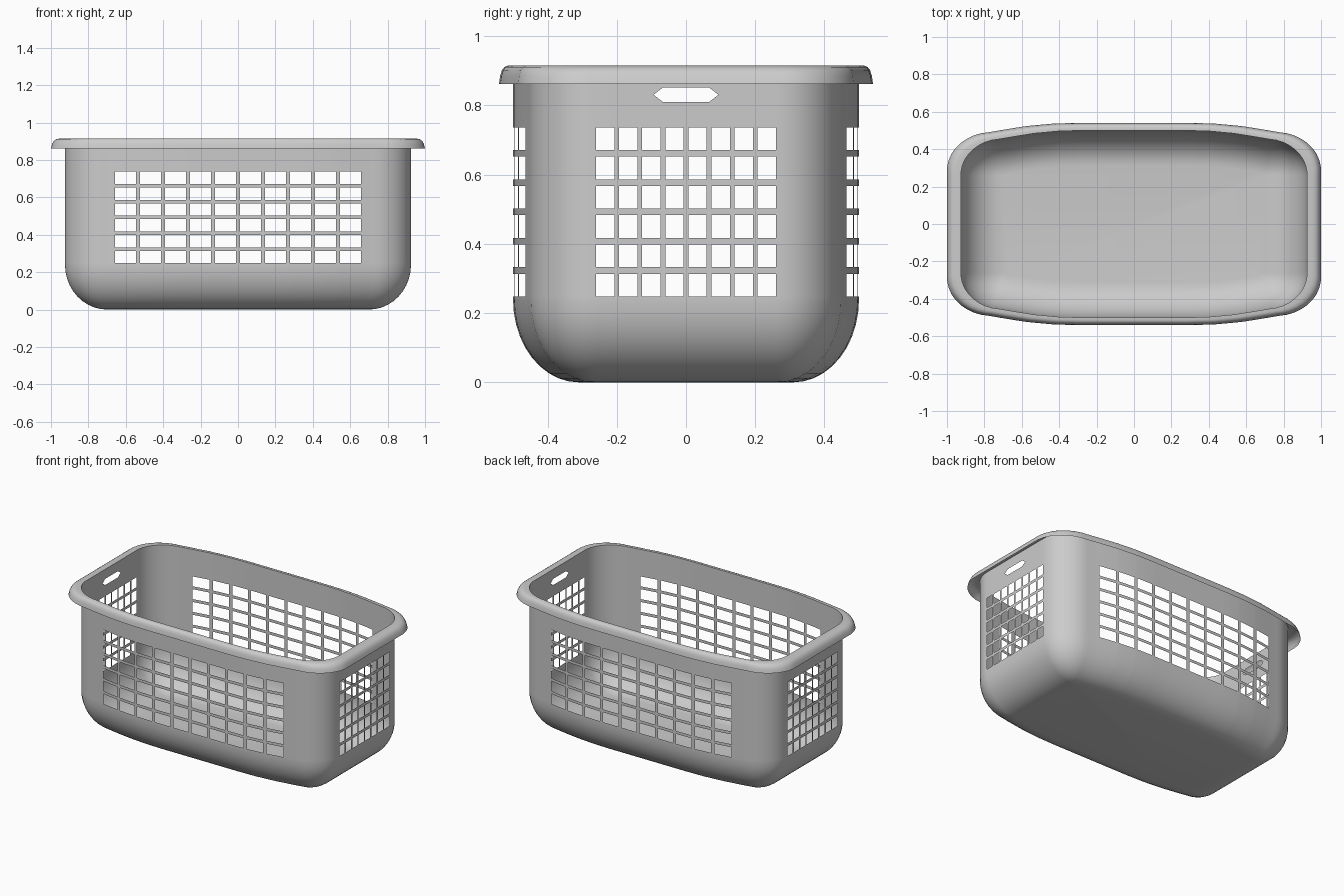
import bpy, bmesh
from math import sin, cos, radians
from mathutils import Vector

cube = bpy.data.objects.get("Cube")
if cube:
    bpy.data.objects.remove(cube)

plastic = bpy.data.materials.new("grey plastic")
plastic.use_nodes = True
GREY = (0.6, 0.6, 0.6, 1)
plastic.diffuse_color = GREY
plastic.node_tree.nodes["Principled BSDF"].inputs["Base Color"].default_value = GREY


def cells(start, pitch, width, count):
    return [(start + pitch * i, start + pitch * i + width) for i in range(count)]


def edges(ranges):
    return [v for r in ranges for v in r]


def inside(v, ranges):
    return any(a < v < b for a, b in ranges)


# Ventilation grid, as ranges along half of each wall and up the wall
front_cols = cells(0.0109, 0.1336, 0.1118, 5)
side_cols = cells(0.0069, 0.0667, 0.0529, 4)
rows = cells(0.248, 0.0847, 0.0655, 6)

# Plan outline: flat floor edge plus an outward rounding vector
CORE_X, CORE_Y = 0.70, 0.265
RX, RY, RZ = 0.225, 0.19, 0.24


def bulge(x):
    return 0.5 - 0.25 * max(0, x - 0.28) ** 2


quarter = [(CORE_X, y, RX, 0) for y in edges(side_cols)]
quarter += [(CORE_X, CORE_Y, RX * cos(radians(a)), RY * sin(radians(a)))
            for a in range(5, 80, 10)]
quarter += [(CORE_X, CORE_Y, 0.03, RY * 0.985)]
quarter += [(x, bulge(x) - RY, 0, RY) for x in reversed(edges(front_cols))]


def mirror(points, sx, sy):
    return [(x * sx, y * sy, dx * sx, dy * sy) for x, y, dx, dy in points]


outline = (quarter + mirror(quarter, -1, 1)[::-1]
           + mirror(quarter, -1, -1) + mirror(quarter, 1, -1)[::-1])

# Rings as (rounding amount, scale, height): rounded base, wall, lip
rings = [(sin(radians(a)), 1, RZ * (1 - cos(radians(a)))) for a in range(0, 91, 9)]
rings += [(1, 1, z) for z in edges(rows) + [0.79, 0.86, 0.915]]
rings += [(1, 1.03, 0.915), (1, 1.05, 0.911), (1, 1.064, 0.902),
          (1, 1.074, 0.886), (1, 1.081, 0.862)]

bm = bmesh.new()
loops = [[bm.verts.new(((x + dx * k) * s, (y + dy * k) * s, z))
          for x, y, dx, dy in outline] for k, s, z in rings]
n = len(outline)
for low, high in zip(loops, loops[1:]):
    for i in range(n):
        j = (i + 1) % n
        bm.faces.new((low[i], low[j], high[j], high[i]))
bm.faces.new(loops[0][::-1])
bmesh.ops.remove_doubles(bm, verts=bm.verts, dist=0.0002)


# Open the ventilation holes
def is_hole(face):
    c = face.calc_center_median()
    if not inside(c.z, rows):
        return False
    if abs(c.x) > 0.92:
        return inside(abs(c.y), side_cols)
    return abs(c.y) > 0.4 and inside(abs(c.x), front_cols)


bmesh.ops.delete(bm, geom=[f for f in bm.faces if is_hole(f)], context='FACES')

# Cut a six-sided hand hole in each end wall
HAND = Vector((0, 0, 0.831))
HALF_H, FLAT, TIP = 0.0205, 0.067, 0.094
planes = [(Vector((0, 0, s * HALF_H)), Vector((0, 0, s))) for s in (1, -1)]
planes += [(Vector((0, sy * TIP, 0)),
            Vector((0, sy * HALF_H, sz * (TIP - FLAT))).normalized())
           for sy in (1, -1) for sz in (1, -1)]


def end_band():
    return [f for f in bm.faces if abs(f.calc_center_median().x) > 0.92
            and 0.78 < f.calc_center_median().z < 0.87
            and abs(f.calc_center_median().y) < 0.2
            and abs(f.normal.x) > 0.99]


bm.normal_update()
for point, normal in planes:
    band = end_band()
    geom = set(band)
    for f in band:
        geom.update(f.edges)
        geom.update(f.verts)
    bmesh.ops.bisect_plane(bm, geom=list(geom), dist=1e-5,
                           plane_co=HAND + point, plane_no=normal)
    bm.normal_update()
hand = [f for f in end_band()
        if all((f.calc_center_median() - HAND - p).dot(m) < 0 for p, m in planes)]
bmesh.ops.delete(bm, geom=hand, context='FACES')

mesh = bpy.data.meshes.new("basket")
bm.to_mesh(mesh)
bm.free()
mesh.materials.append(plastic)
basket = bpy.data.objects.new("basket", mesh)
bpy.context.collection.objects.link(basket)

bpy.ops.object.select_all(action='DESELECT')
basket.select_set(True)
bpy.context.view_layer.objects.active = basket
bpy.ops.object.shade_smooth_by_angle(angle=radians(40))
